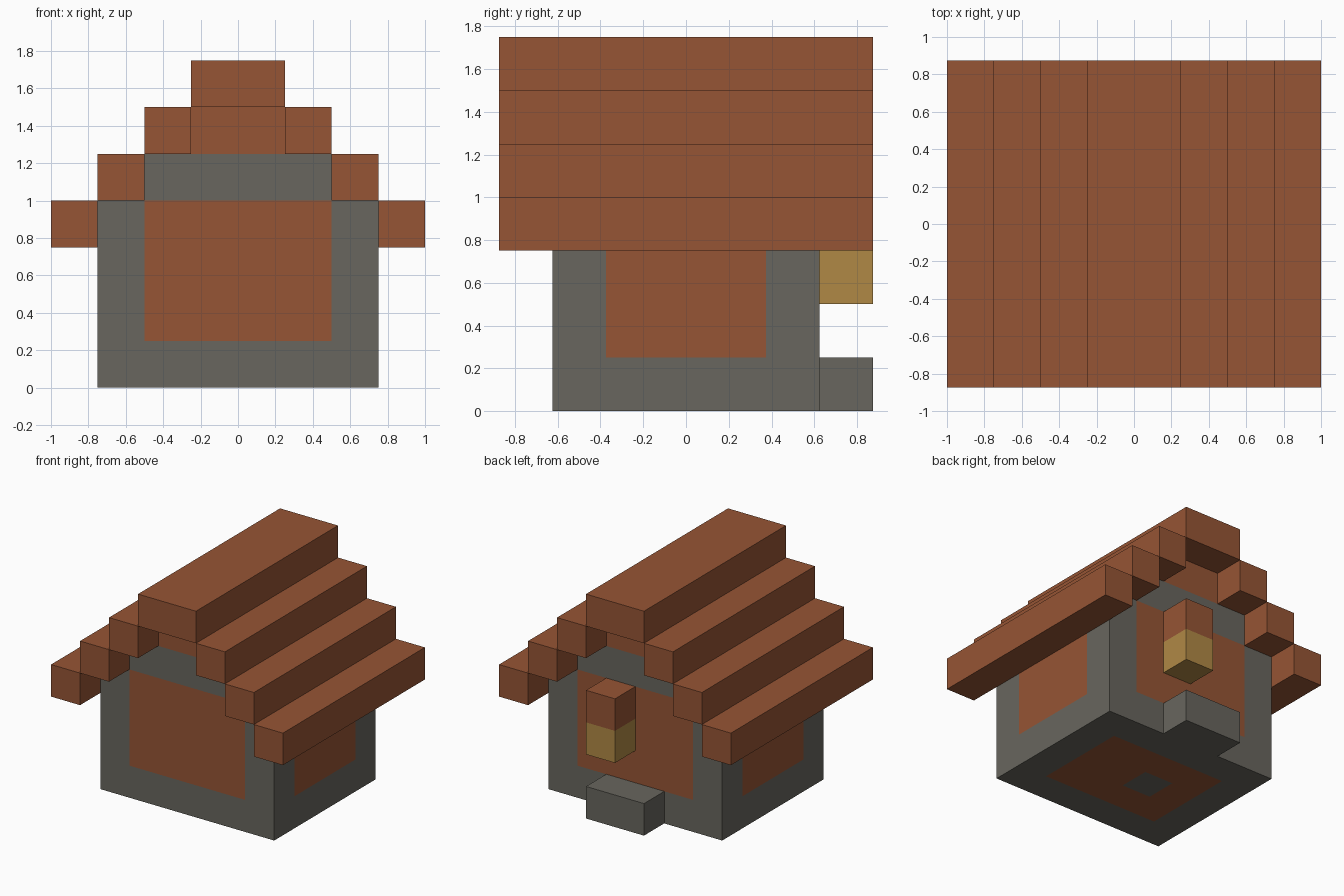
import bpy, bmesh
from mathutils import Vector

default = bpy.data.objects.get("Cube")
if default:
    bpy.data.objects.remove(default, do_unlink=True)

U = 0.25          # one block
WALL_Y = 0.625    # half depth of the walls
EAVE_Y = 0.875    # half depth of the roof


def material(name, rgb):
    mat = bpy.data.materials.new(name)
    mat.use_nodes = True
    colour = (*rgb, 1.0)
    mat.diffuse_color = colour
    mat.node_tree.nodes["Principled BSDF"].inputs["Base Color"].default_value = colour
    return mat


STONE = material("grey stone", (0.138, 0.133, 0.112))
WOOD = material("brown wood", (0.305, 0.09, 0.035))
LAMP = material("yellow lamp", (0.434, 0.25, 0.06))


def box(name, low, high, mats, cuts=(), rule=None):
    """Box between two corners; cuts are (axis, position) splits, rule picks a face's material."""
    low, high = Vector(low), Vector(high)
    bm = bmesh.new()
    bmesh.ops.create_cube(bm, size=1)
    for v in bm.verts:
        v.co = (low + high) / 2 + v.co * (high - low)
    for axis, pos in cuts:
        point, normal = Vector(), Vector()
        point[axis], normal[axis] = pos, 1
        bmesh.ops.bisect_plane(bm, geom=bm.verts[:] + bm.edges[:] + bm.faces[:],
                               plane_co=point, plane_no=normal, dist=1e-5)
    bm.normal_update()
    if rule:
        for f in bm.faces:
            f.material_index = rule(f.calc_center_median(), f.normal)
    mesh = bpy.data.meshes.new(name)
    bm.to_mesh(mesh)
    bm.free()
    for m in mats:
        mesh.materials.append(m)
    obj = bpy.data.objects.new(name, mesh)
    bpy.context.collection.objects.link(obj)
    return obj


# Walls: stone frame with flush wooden panels, and a wooden floor with one stone block
def wall_colour(c, n):
    in_x, in_y, in_z = abs(c.x) < 2 * U, abs(c.y) < 1.5 * U, c.z > U
    if abs(n.y) > 0.5:
        return int(in_x and in_z)
    if abs(n.x) > 0.5:
        return int(in_y and in_z)
    hearth = -U < c.x < 0 and abs(c.y) < U / 2
    return int(n.z < 0 and in_x and in_y and not hearth)


splits = [(0, k * U) for k in (-2, -1, 0, 2)]
splits += [(1, k * U) for k in (-1.5, -0.5, 0.5, 1.5)]
splits.append((2, U))
box("house_walls", (-3 * U, -WALL_Y, 0), (3 * U, WALL_Y, 4 * U),
    [STONE, WOOD], splits, wall_colour)

# Gable steps
box("gable_lower", (-2 * U, -WALL_Y, 4 * U), (2 * U, WALL_Y, 5 * U), [STONE])
box("gable_upper", (-U, -WALL_Y, 5 * U), (U, WALL_Y, 6 * U), [WOOD])

# Stepped roof
for i in range(3):
    outer, base = (4 - i) * U, (3 + i) * U
    box(f"roof_beam_left_{i + 1}", (outer - U, -EAVE_Y, base), (outer, EAVE_Y, base + U), [WOOD])
    box(f"roof_beam_right_{i + 1}", (-outer, -EAVE_Y, base), (U - outer, EAVE_Y, base + U), [WOOD])
box("roof_ridge", (-U, -EAVE_Y, 6 * U), (U, EAVE_Y, 7 * U), [WOOD])

# Doorstep and hanging lamp at the back
box("doorstep", (-U, WALL_Y, 0), (U, EAVE_Y, U), [STONE])
box("lamp", (0, WALL_Y, 2 * U), (U, EAVE_Y, 3 * U), [LAMP])
box("lamp_bracket", (0, WALL_Y, 3 * U), (U, EAVE_Y, 4 * U), [WOOD])
